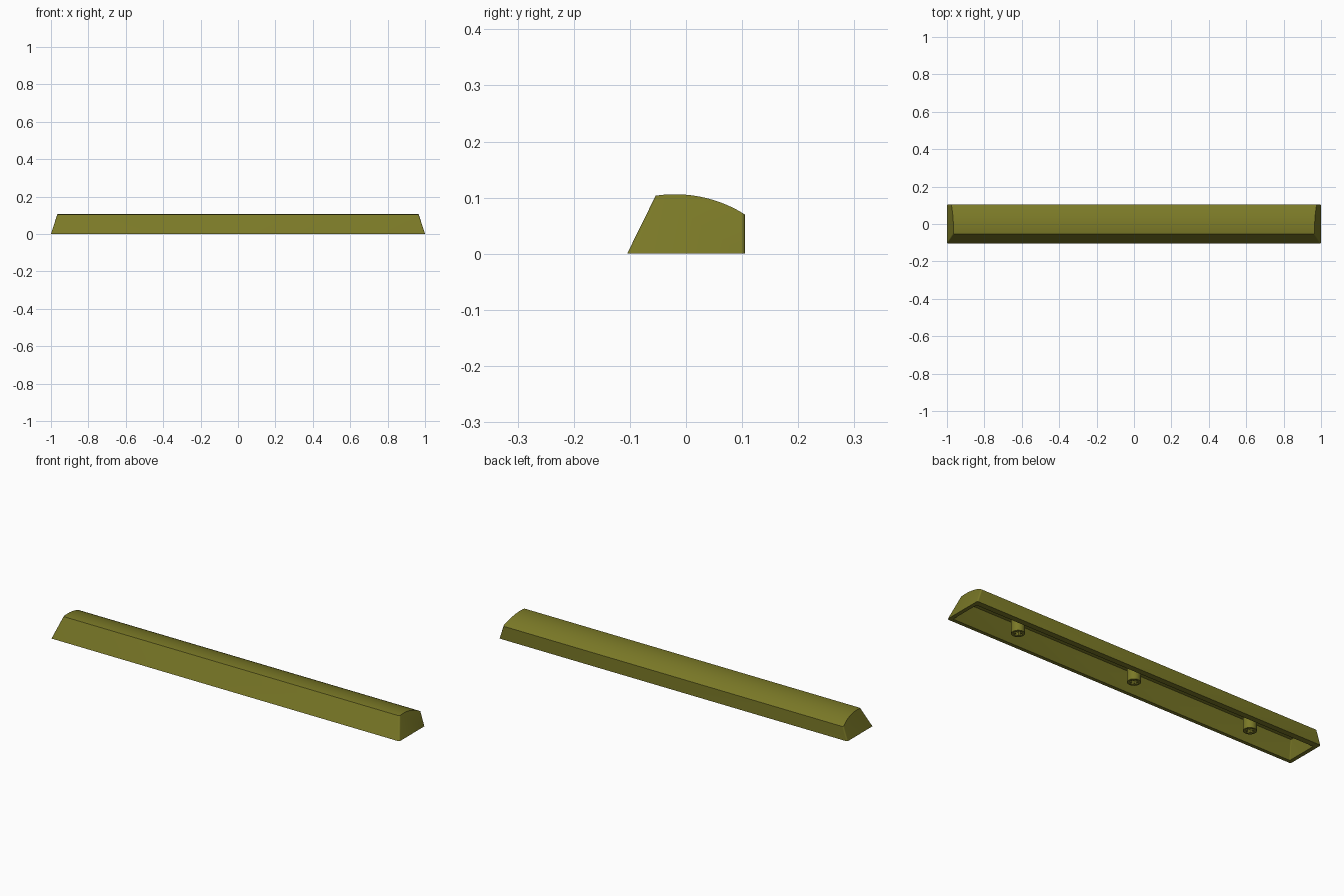
import bpy, bmesh, math

if "Cube" in bpy.data.objects:
    bpy.data.objects.remove(bpy.data.objects["Cube"], do_unlink=True)

olive = bpy.data.materials.new("olive plastic")
olive.use_nodes = True
COLOUR = (0.195, 0.19, 0.02, 1)
olive.diffuse_color = COLOUR
olive.node_tree.nodes["Principled BSDF"].inputs["Base Color"].default_value = COLOUR

ARC_Y, ARC_Z = -0.02, -0.129   # centre of the curved top
END_SLOPE = 0.325              # how far the ends lean in per unit of height


def make_object(name, bm):
    bmesh.ops.recalc_face_normals(bm, faces=bm.faces)
    mesh = bpy.data.meshes.new(name)
    bm.to_mesh(mesh)
    bm.free()
    mesh.materials.append(olive)
    ob = bpy.data.objects.new(name, mesh)
    bpy.context.collection.objects.link(ob)
    return ob


def bar(name, half, front, top_front, back, radius, bottom, corner):
    """Long bar with a sloped front, arched top, upright back and leaning ends."""
    steps = 20
    profile = [(front, bottom)]
    for i in range(steps + 1):
        y = top_front + (back - top_front) * i / steps
        profile.append((y, ARC_Z + math.sqrt(radius ** 2 - (y - ARC_Y) ** 2)))
    profile.append((back, bottom))
    n = len(profile)
    bm = bmesh.new()
    ends = [[bm.verts.new((s * (half - END_SLOPE * z), y, z)) for y, z in profile]
            for s in (-1, 1)]
    for end in ends:
        bm.faces.new(end)
    for i in range(n):
        j = (i + 1) % n
        bm.faces.new((ends[0][i], ends[0][j], ends[1][j], ends[1][i]))
    # round the four upright corners
    uprights = [bm.edges.get((e[a], e[b])) for e in ends for a, b in ((0, 1), (n - 2, n - 1))]
    bmesh.ops.bevel(bm, geom=uprights, offset=corner, segments=5, profile=0.5,
                    affect='EDGES', clamp_overlap=True)
    return make_object(name, bm)


def cut(target, cutter):
    mod = target.modifiers.new("cut", 'BOOLEAN')
    mod.operation = 'DIFFERENCE'
    mod.solver = 'EXACT'
    mod.object = cutter
    activate(target)
    bpy.ops.object.modifier_apply(modifier=mod.name)
    bpy.data.objects.remove(cutter, do_unlink=True)


def activate(ob):
    bpy.ops.object.select_all(action='DESELECT')
    ob.select_set(True)
    bpy.context.view_layer.objects.active = ob


def cross_cutter(x):
    """Plus-shaped prism for the socket in a stem."""
    a, t = 0.021, 0.007
    outline = [(a, -t), (a, t), (t, t), (t, a), (-t, a), (-t, t),
               (-a, t), (-a, -t), (-t, -t), (-t, -a), (t, -a), (t, -t)]
    bm = bmesh.new()
    face = bm.faces.new([bm.verts.new((x + px, py, -0.02)) for px, py in outline])
    top = bmesh.ops.extrude_face_region(bm, geom=[face])["geom"]
    bmesh.ops.translate(bm, vec=(0, 0, 0.08),
                        verts=[v for v in top if isinstance(v, bmesh.types.BMVert)])
    return make_object("socket_cutter", bm)


# Hollow key shell
shell = bar("key_shell", 1.0, -0.105, -0.054, 0.105, 0.235, 0.0, 0.012)
cavity = bar("cavity_cutter", 0.98, -0.097, -0.047, 0.075, 0.21, -0.02, 0.004)
cut(shell, cavity)

# Three round stems with plus-shaped sockets
stems = []
for label, x in (("right", -0.675), ("middle", 0.0), ("left", 0.675)):
    bpy.ops.mesh.primitive_cylinder_add(vertices=32, radius=0.031, depth=0.084,
                                        location=(x, 0, 0.042))
    stem = bpy.context.object
    stem.name = stem.data.name = label + "_stem"
    stem.data.materials.append(olive)
    cut(stem, cross_cutter(x))
    stems.append(stem)

# Smooth shading with crisp edges
for ob in [shell] + stems:
    activate(ob)
    bpy.ops.object.shade_smooth_by_angle(angle=math.radians(25))
